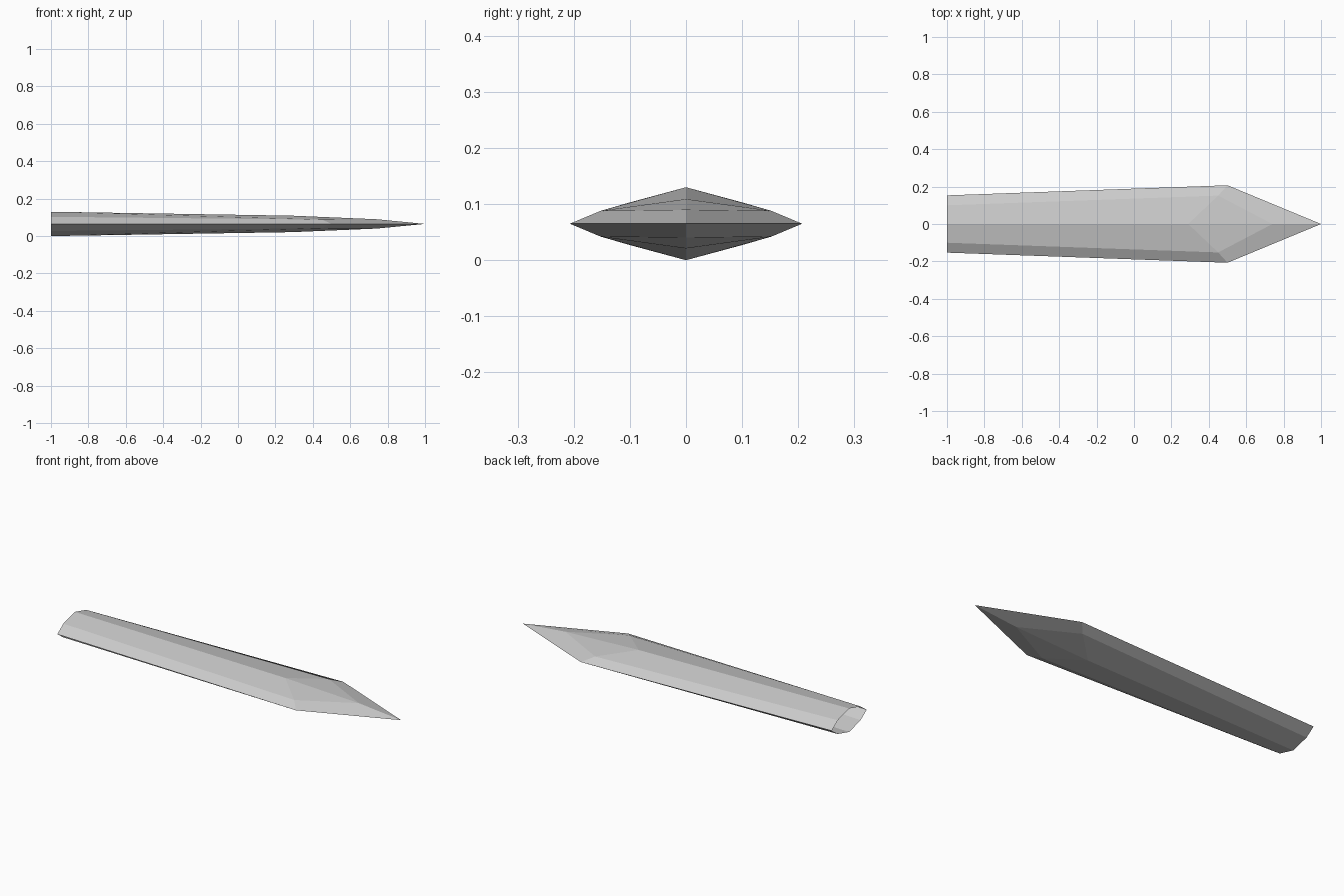
import bpy, bmesh

cube = bpy.data.objects.get("Cube")
if cube:
    bpy.data.objects.remove(cube, do_unlink=True)

# Plain steel
steel = bpy.data.materials.new("light_grey_steel")
steel.use_nodes = True
grey = (0.6, 0.6, 0.6, 1)
steel.diffuse_color = grey
steel.node_tree.nodes["Principled BSDF"].inputs["Base Color"].default_value = grey

HALF = 0.065  # half the blade thickness

# Quarter of the blade: centre ridge, bevel line and cutting edge
points = {
    "ridge_base": (-1, 0, HALF),
    "ridge_mid": (0.29, 0, 0.044),
    "ridge_front": (0.74, 0, 0.025),
    "tip": (1, 0, 0),
    "bevel_base": (-1, 0.1, 0.038),
    "bevel_front": (0.45, 0.152, 0.023),
    "edge_base": (-1, 0.153, 0),
    "edge_front": (0.5, 0.207, 0),
}
facets = [
    ("ridge_base", "ridge_mid", "bevel_front", "bevel_base"),
    ("ridge_mid", "ridge_front", "bevel_front"),
    ("bevel_base", "bevel_front", "edge_front", "edge_base"),
    ("bevel_front", "ridge_front", "tip", "edge_front"),
]
bm = bmesh.new()
verts = {name: bm.verts.new(co) for name, co in points.items()}
for facet in facets:
    bm.faces.new([verts[name] for name in facet])
bm.normal_update()
for face in bm.faces:
    if face.normal.z < 0:
        face.normal_flip()

mesh = bpy.data.meshes.new("blade")
bm.to_mesh(mesh)
bm.free()
mesh.materials.append(steel)
blade = bpy.data.objects.new("blade", mesh)
blade.location.z = HALF
bpy.context.collection.objects.link(blade)

# Mirror across the ridge and the cutting plane; the base stays open
mirror = blade.modifiers.new("mirror", "MIRROR")
mirror.use_axis = (False, True, True)
mirror.use_clip = True
mirror.merge_threshold = 0.0005
